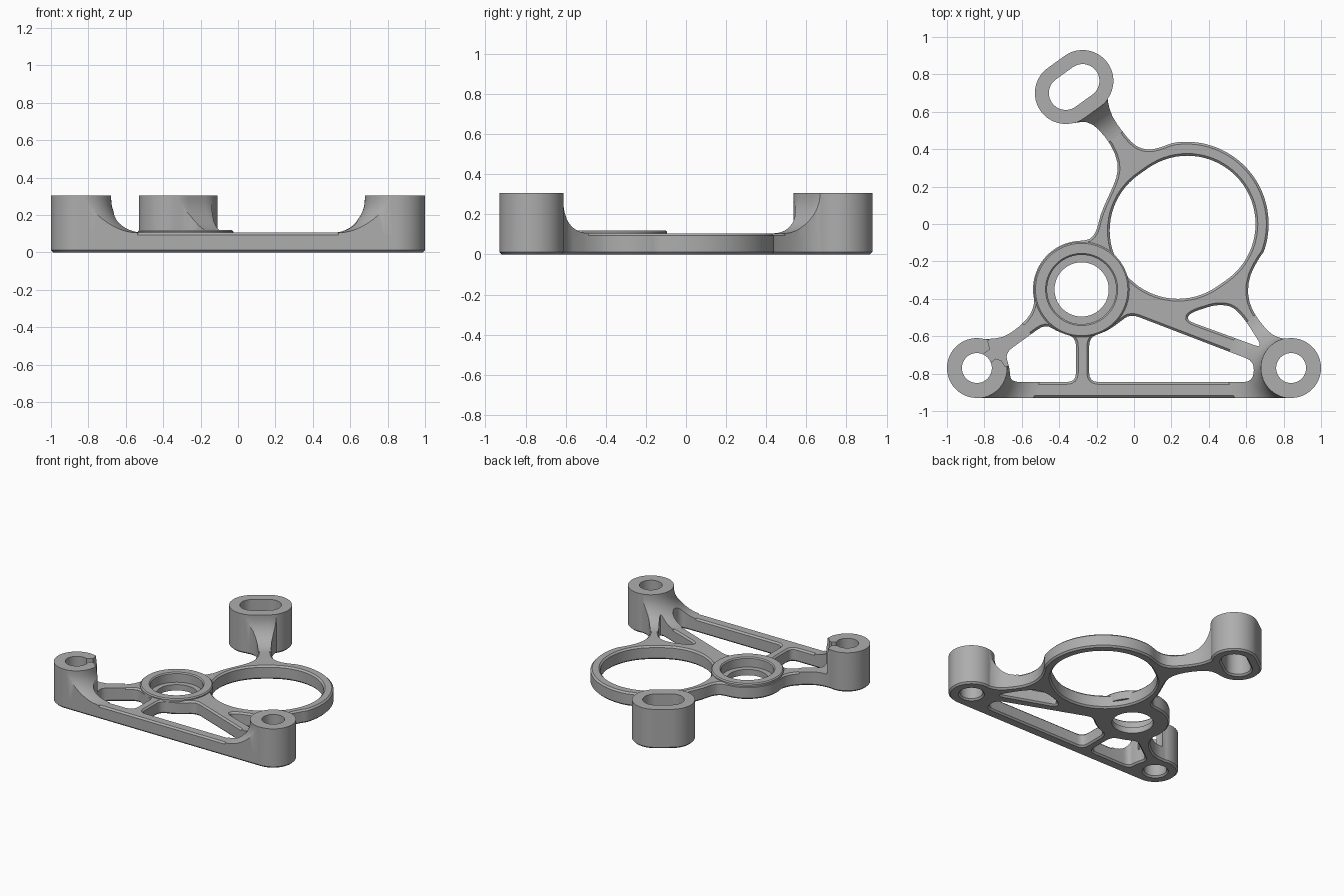
import bpy, bmesh
from math import sin, cos, radians, degrees, atan2
from mathutils import Vector

cube = bpy.data.objects.get("Cube")
if cube:
    bpy.data.objects.remove(cube, do_unlink=True)

gray = bpy.data.materials.new("machined gray")
gray.use_nodes = True
COLOR = (0.42, 0.42, 0.42, 1)
gray.diffuse_color = COLOR
gray.node_tree.nodes["Principled BSDF"].inputs["Base Color"].default_value = COLOR


def arc(c, r, a0, a1, step=5):
    n = max(2, round((a1 - a0) / step))
    angles = [radians(a0 + (a1 - a0) * i / n) for i in range(n + 1)]
    return [(c[0] + r * cos(a), c[1] + r * sin(a)) for a in angles]


def circle(c, r):
    return arc(c, r, 0, 360)[:-1]


def slot(c1, c2, r):
    a = degrees(atan2(c2[1] - c1[1], c2[0] - c1[0]))
    return arc(c2, r, a - 90, a + 90) + arc(c1, r, a + 90, a + 270)


def rounded(points, radius, n=4):
    """Round every corner of a closed polygon."""
    pts = [Vector(p) for p in points]
    out = []
    for i, p in enumerate(pts):
        ends = []
        for q in (pts[i - 1], pts[(i + 1) % len(pts)]):
            d = q - p
            ends.append(p + d.normalized() * min(radius, d.length * 0.45))
        for k in range(n + 1):
            t = k / n
            out.append(ends[0] * (1 - t) ** 2 + p * 2 * t * (1 - t) + ends[1] * t * t)
    return out


def prism(name, loops, levels):
    """Solid with an outer loop and holes; levels are (height, inset) pairs."""
    bm = bmesh.new()
    bottom, top = [], []
    for k, loop in enumerate(loops):
        pts = [Vector(p) for p in loop]
        if k:
            pts.reverse()
        n = len(pts)
        tangents = [(pts[(i + 1) % n] - pts[i - 1]).normalized() for i in range(n)]
        rings = []
        for z, inset in levels:
            rings.append([bm.verts.new((p.x - t.y * inset, p.y + t.x * inset, z))
                          for p, t in zip(pts, tangents)])
        for a, b in zip(rings, rings[1:]):
            for i in range(n):
                j = (i + 1) % n
                bm.faces.new((a[i], a[j], b[j], b[i]))
        for ring, edges in ((rings[0], bottom), (rings[-1], top)):
            edges += [bm.edges.get((ring[i - 1], ring[i])) for i in range(n)]
    for edges in (bottom, top):
        bmesh.ops.triangle_fill(bm, edges=edges, use_beauty=True, normal=(0, 0, 1))
    bmesh.ops.recalc_face_normals(bm, faces=bm.faces[:])
    mesh = bpy.data.meshes.new(name)
    bm.to_mesh(mesh)
    bm.free()
    mesh.materials.append(gray)
    ob = bpy.data.objects.new(name, mesh)
    bpy.context.collection.objects.link(ob)
    return ob


def select_only(ob):
    bpy.ops.object.select_all(action='DESELECT')
    ob.select_set(True)
    bpy.context.view_layer.objects.active = ob


def boolean(ob, cutter, operation):
    mod = ob.modifiers.new("cut", 'BOOLEAN')
    mod.object, mod.operation, mod.solver = cutter, operation, 'EXACT'
    select_only(ob)
    bpy.ops.object.modifier_apply(modifier=mod.name)


# Main centres and heights
LEFT_FOOT, RIGHT_FOOT = (-0.84, -0.77), (0.84, -0.77)
SLOT_A, SLOT_B = (-0.365, 0.70), (-0.275, 0.765)
HUB, RING = (-0.28, -0.35), (0.28, 0)
PLATE_TOP, BOSS_TOP, FOOT_R, SLOT_R, FILLET = 0.105, 0.305, 0.16, 0.165, 0.18

# Outer outline, counter-clockwise: arcs joined by blends
outline = rounded(
    arc(LEFT_FOOT, FOOT_R, 75, 270)
    + arc(RIGHT_FOOT, FOOT_R, -90, 104)
    + [(0.74, -0.595), (0.69, -0.545), (0.63, -0.46), (0.605, -0.37), (0.62, -0.27), (0.67, -0.18)]
    + arc(RING, 0.44, -20, 100)
    + [(0.13, 0.405), (0.07, 0.395), (0.01, 0.415), (-0.04, 0.465), (-0.12, 0.575)]
    + arc(SLOT_B, SLOT_R, -37, 126) + arc(SLOT_A, SLOT_R, 126, 280)
    + [(-0.25, 0.55), (-0.19, 0.51), (-0.12, 0.42), (-0.085, 0.33), (-0.09, 0.25),
       (-0.14, 0.14), (-0.18, 0.05), (-0.20, -0.04), (-0.235, -0.085)]
    + arc(HUB, 0.26, 95, 195)
    + [(-0.55, -0.48), (-0.60, -0.54), (-0.70, -0.61)], 0.05, 2)

# Lightening windows between the struts
windows = [
    [(-0.66, -0.845), (-0.31, -0.845), (-0.31, -0.605), (-0.40, -0.58),
     (-0.475, -0.535), (-0.69, -0.69), (-0.665, -0.77)],
    [(-0.24, -0.845), (0.635, -0.845), (0.645, -0.735), (-0.02, -0.48),
     (-0.09, -0.535), (-0.15, -0.575), (-0.24, -0.605)],
    [(0.28, -0.515), (0.69, -0.665), (0.60, -0.52), (0.53, -0.44), (0.44, -0.43), (0.30, -0.475)],
]
holes = [rounded(w, 0.05) for w in windows] + [
    circle(LEFT_FOOT, 0.08), circle(RIGHT_FOOT, 0.08),
    slot(SLOT_A, SLOT_B, 0.09),
    slot((0.235, -0.035), (0.285, 0), 0.365),
    circle(HUB, 0.185),
]
loops = [outline] + holes

# Base plate with chamfered edges
C = 0.012
parts = [prism("base_plate", loops, [(0, C), (C, 0), (PLATE_TOP - C, 0), (PLATE_TOP, C)])]

# Hub: stepped bore and raised collar
parts.append(prism("hub_ledge", [circle(HUB, 0.197), circle(HUB, 0.145)], [(0, 0), (0.045, 0)]))
parts.append(prism("hub_collar", [circle(HUB, 0.255), circle(HUB, 0.185)],
                   [(0.05, 0), (0.112, 0), (0.12, 0.008)]))

# Bosses flare into the arms, trimmed by the plate shape
trim = prism("trim_cutter", loops, [(-0.1, 0), (0.5, 0)])
notch = prism("notch_cutter", [[
    (-0.84, -0.77), (-0.77, -0.765), (-0.765, -0.74), (-0.74, -0.72), (-0.71, -0.73),
    (-0.69, -0.76), (-0.45, -0.72), (-0.5, -0.4), (-0.75, -0.5), (-0.78, -0.63),
    (-0.77, -0.67), (-0.81, -0.70)]], [(PLATE_TOP + 0.002, 0), (0.5, 0)])
flare = [(0.05, -FILLET - 0.002)]
for i in range(13):
    a = radians(90 - 7.5 * i)
    flare.append((BOSS_TOP - 0.02 - FILLET * sin(a), -0.002 - FILLET * (1 - cos(a))))
flare.append((BOSS_TOP, -0.002))
for name, shape in (("left_foot_boss", circle(LEFT_FOOT, FOOT_R)),
                    ("right_foot_boss", circle(RIGHT_FOOT, FOOT_R)),
                    ("slotted_boss", slot(SLOT_A, SLOT_B, SLOT_R))):
    boss = prism(name, [shape], flare)
    boolean(boss, trim, 'INTERSECT')
    if name == "left_foot_boss":
        boolean(boss, notch, 'DIFFERENCE')
    parts.append(boss)
for cutter in (trim, notch):
    bpy.data.objects.remove(cutter, do_unlink=True)

for ob in parts:
    select_only(ob)
    bpy.ops.object.shade_smooth_by_angle(angle=radians(30))
